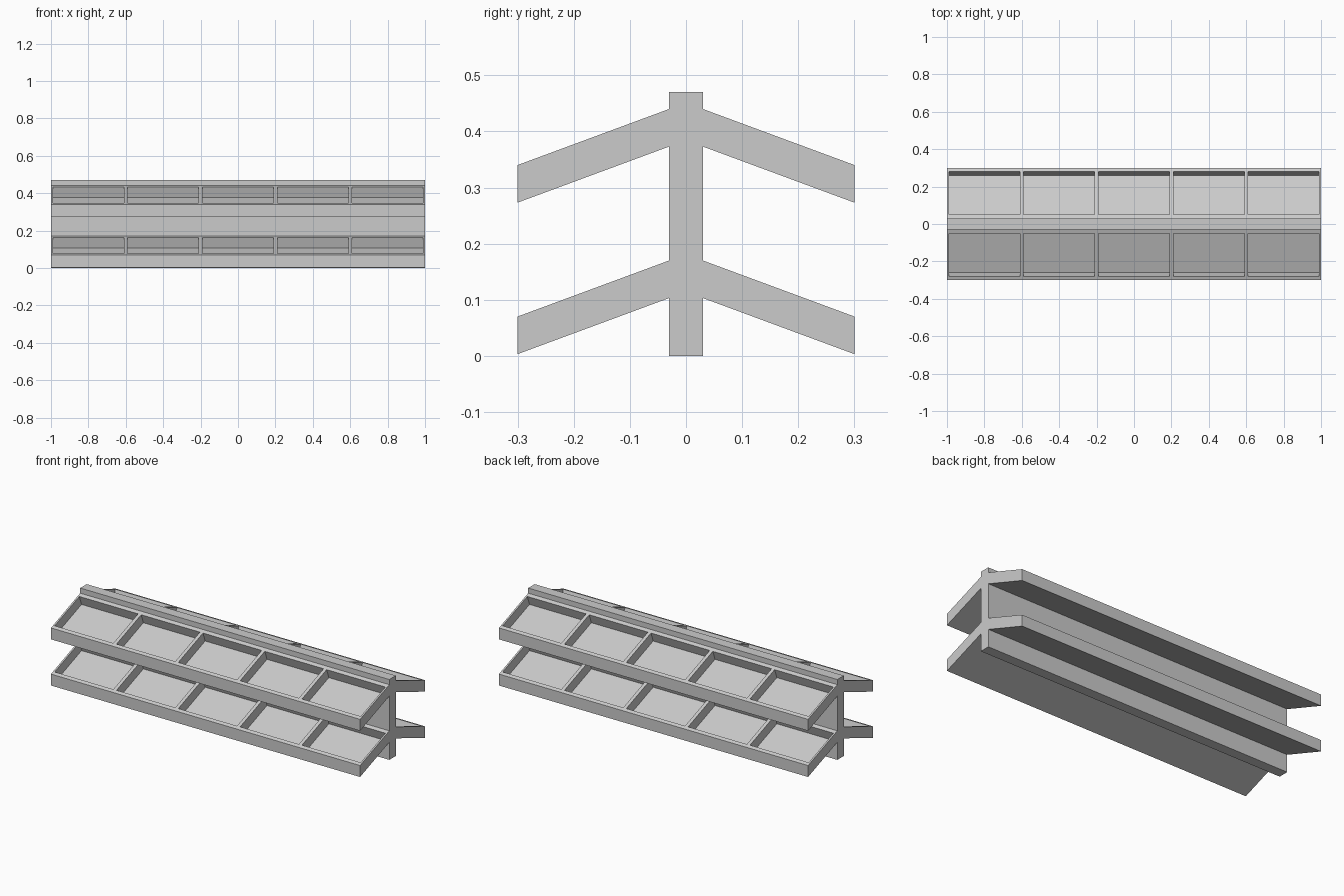
import bpy, bmesh
from math import radians, sin, cos, tan

if "Cube" in bpy.data.objects:
    bpy.data.objects.remove(bpy.data.objects["Cube"])

TILT = radians(20.3)


def prisms(name, profile, spans):
    """Extrude a (y, z) profile along x once for every (x0, x1) span."""
    bm = bmesh.new()
    for x0, x1 in spans:
        face = bm.faces.new([bm.verts.new((x0, y, z)) for y, z in profile])
        ext = bmesh.ops.extrude_face_region(bm, geom=[face])["geom"]
        verts = [v for v in ext if isinstance(v, bmesh.types.BMVert)]
        bmesh.ops.translate(bm, verts=verts, vec=(x1 - x0, 0, 0))
    bmesh.ops.recalc_face_normals(bm, faces=bm.faces)
    mesh = bpy.data.meshes.new(name)
    bm.to_mesh(mesh)
    bm.free()
    obj = bpy.data.objects.new(name, mesh)
    bpy.context.collection.objects.link(obj)
    return obj


def tray(name, side, top):
    """Sloping tray with five pockets sunk at right angles to its surface."""
    def surf(y):
        return top - (y - 0.03) * tan(TILT)

    def sunk(y, d):
        return (side * (y - d * sin(TILT)), surf(y) - d * cos(TILT))

    thick = 0.067
    profile = [(side * 0.03, surf(0.03)), (side * 0.3, surf(0.3)),
               (side * 0.3, surf(0.3) - thick), (side * 0.03, surf(0.03) - thick)]
    body = prisms(name, profile, [(-1, 1)])

    # five pocket cutters, 0.4 apart
    pocket = [sunk(0.052, -0.02), sunk(0.28, -0.02), sunk(0.28, 0.058), sunk(0.052, 0.058)]
    centres = [-0.8 + 0.4 * i for i in range(5)]
    cutter = prisms("pocket_cutter", pocket, [(c - 0.19, c + 0.19) for c in centres])
    cutter.hide_render = True
    mod = body.modifiers.new("pockets", "BOOLEAN")
    mod.operation = "DIFFERENCE"
    mod.solver = "EXACT"
    mod.object = cutter
    bpy.context.view_layer.objects.active = body
    bpy.ops.object.modifier_apply(modifier=mod.name)
    bpy.data.objects.remove(cutter)


# upright centre wall
prisms("centre_wall", [(-0.03, 0), (0.03, 0), (0.03, 0.47), (-0.03, 0.47)], [(-1, 1)])

# two tiers of trays, front and back
for tier, top in (("lower", 0.17), ("upper", 0.44)):
    for label, side in (("front", -1), ("back", 1)):
        tray(f"{tier}_{label}_tray", side, top)
